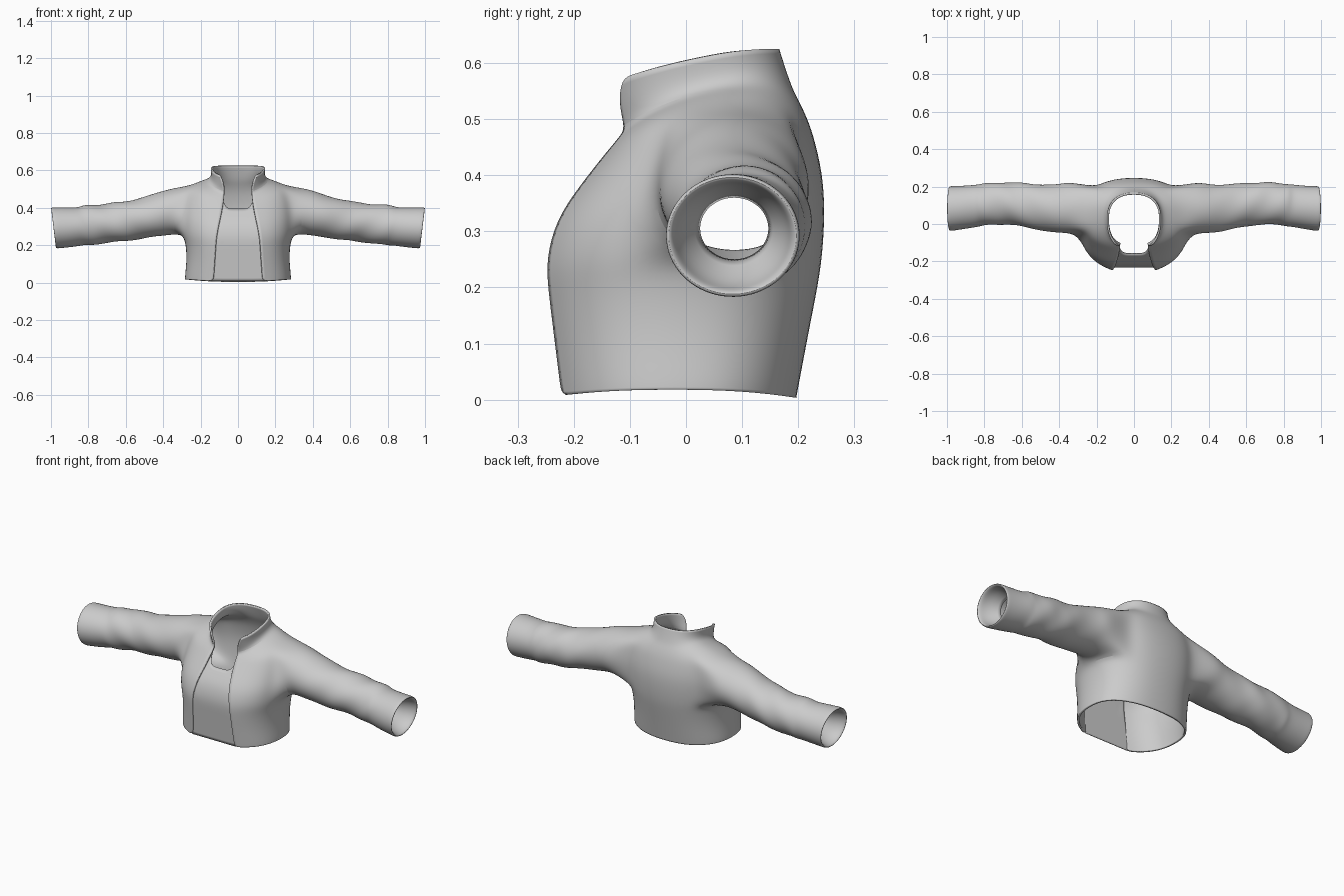
import bpy, bmesh, math
from math import sin, cos, pi

if "Cube" in bpy.data.objects:
    bpy.data.objects.remove(bpy.data.objects["Cube"])

cloth = bpy.data.materials.new("plain grey cloth")
cloth.use_nodes = True
cloth.diffuse_color = (0.6, 0.6, 0.6, 1)
cloth.node_tree.nodes["Principled BSDF"].inputs["Base Color"].default_value = (0.6, 0.6, 0.6, 1)

# Torso rings: front height, back height, shoulder lift, half width, front y, back y, half opening
RINGS = [
    (.005, .003, .014, .285, -.222, .198, .134),
    (.03, .03, .005, .285, -.225, .203, .132),
    (.12, .12, 0, .276, -.236, .22, .126),
    (.20, .20, 0, .280, -.246, .236, .121),
    (.25, .25, 0, .294, -.249, .244, .116),
    (.32, .32, 0, .300, -.232, .249, .102),
    (.38, .39, 0, .300, -.190, .247, .088),
    (.43, .45, .02, .290, -.150, .234, .079),
    (.45, .49, .045, .265, -.132, .222, .076),
    (.465, .525, .045, .200, -.118, .206, .075),
    (.478, .55, .035, .158, -.108, .192, .075),
    (.52, .59, .015, .143, -.120, .178, .080),
    (.567, .625, .014, .146, -.116, .167, .098),
]
COLS = 25
SQUARE = .85

# Sleeve stations: x, centre y, centre z, y radius, z radius
SLEEVE = [
    (.34, .088, .382, .140, .125), (.40, .082, .370, .132, .121),
    (.47, .085, .354, .127, .113), (.54, .095, .338, .121, .109),
    (.60, .103, .328, .119, .106), (.66, .110, .322, .114, .107),
    (.72, .111, .314, .115, .104), (.78, .106, .309, .113, .109),
    (.82, .102, .305, .115, .108), (.84, .098, .301, .115, .103),
    (.90, .090, .296, .117, .108), (.96, .084, .293, .121, .111),
    (.982, .083, .292, .122, .112), (.989, .083, .292, .117, .107),
    (.980, .083, .292, .106, .097), (.94, .084, .295, .098, .092),
    (.88, .086, .305, .062, .056),
]


def ring_points(zf, zb, lift, a, yf, yb, gap):
    """Rounded outline that runs from one front edge round the back to the other."""
    cy = (yf + yb) / 2
    start = math.asin((gap / a) ** (1 / SQUARE))
    front = (cy - yf) / cos(start) ** SQUARE
    points = []
    for i in range(COLS):
        t = start + (2 * pi - 2 * start) * i / (COLS - 1)
        s, c = sin(t), cos(t)
        x = math.copysign(a * abs(s) ** SQUARE, s)
        depth = abs(c) ** SQUARE
        y = cy - front * depth if c > 0 else cy + (yb - cy) * depth
        z = zf + (zb - zf) * (y - yf) / (yb - yf) + lift * s * s
        points.append((x, y, z))
    return points


def finish(name, bm, thickness, levels):
    bmesh.ops.recalc_face_normals(bm, faces=bm.faces)
    mesh = bpy.data.meshes.new(name)
    bm.to_mesh(mesh)
    bm.free()
    obj = bpy.data.objects.new(name, mesh)
    bpy.context.collection.objects.link(obj)
    mesh.materials.append(cloth)
    sub = obj.modifiers.new("smooth", 'SUBSURF')
    sub.levels = sub.render_levels = levels
    solid = obj.modifiers.new("thickness", 'SOLIDIFY')
    solid.thickness = thickness
    solid.offset = -1
    bpy.ops.object.select_all(action='DESELECT')
    obj.select_set(True)
    bpy.context.view_layer.objects.active = obj
    bpy.ops.object.shade_smooth_by_angle(angle=math.radians(50))
    return obj


def add_sleeve(bm, loop, side):
    """Extend an armhole loop through every sleeve station and fold it into the cuff."""
    n = len(loop)
    _, cy, cz, _, _ = SLEEVE[0]
    first = math.atan2(loop[0].co.z - cz, loop[0].co.y - cy)
    previous = loop
    for k, (x, cy, cz, ry, rz) in enumerate(SLEEVE):
        current = []
        for i in range(n):
            t = first + 2 * pi * i / n
            # gentle cloth folds, fading at both ends
            fold = 0.006 * sin(3 * t + 2.1 * k + side) * sin(pi * k / 10) if k < 10 else 0
            slant = .013 * sin(t) * min(1, x)
            current.append(bm.verts.new((side * (x + slant), cy + (ry + fold) * cos(t),
                                         cz + (rz + fold) * sin(t))))
        for i in range(n):
            j = (i + 1) % n
            bm.faces.new((previous[i], previous[j], current[j], current[i]))
        previous = current


# Jacket: torso and collar, with armholes that grow into sleeves
bm = bmesh.new()
grid = [[bm.verts.new(p) for p in ring_points(*r)] for r in RINGS]
R0, R1, C0, C1 = 4, 8, 4, 9
for r in range(len(RINGS) - 1):
    for c in range(COLS - 1):
        mirrored = COLS - 2 - c
        if R0 <= r < R1 and (C0 <= c < C1 or C0 <= mirrored < C1):
            continue
        bm.faces.new((grid[r][c], grid[r][c + 1], grid[r + 1][c + 1], grid[r + 1][c]))
path = ([(R0, c) for c in range(C0, C1)] + [(r, C1) for r in range(R0, R1)]
        + [(R1, c) for c in range(C1, C0, -1)] + [(r, C0) for r in range(R1, R0, -1)])
add_sleeve(bm, [grid[r][c] for r, c in path], 1)
add_sleeve(bm, [grid[r][COLS - 1 - c] for r, c in path], -1)
finish("jacket", bm, .010, 2)


# Front panel: shirt front closing the opening, with a scooped neckline
def opening(z):
    for low, high in zip(RINGS, RINGS[1:]):
        if z <= high[0]:
            f = max(0, (z - low[0]) / (high[0] - low[0]))
            return [low[i] + (high[i] - low[i]) * f for i in (4, 6)]
    return RINGS[-1][4], RINGS[-1][6]


bm = bmesh.new()
rows = []
for r in range(13):
    row = []
    for c in range(17):
        u = c / 8 - 1
        z = .008 + (.387 + .085 * abs(u) ** 5) * r / 12
        y, gap = opening(z)
        row.append(bm.verts.new((u * (gap + .012), y + .007 + .03 * z, z)))
    rows.append(row)
for low, high in zip(rows, rows[1:]):
    for c in range(16):
        bm.faces.new((low[c], low[c + 1], high[c + 1], high[c]))
finish("front_panel", bm, .004, 1)
